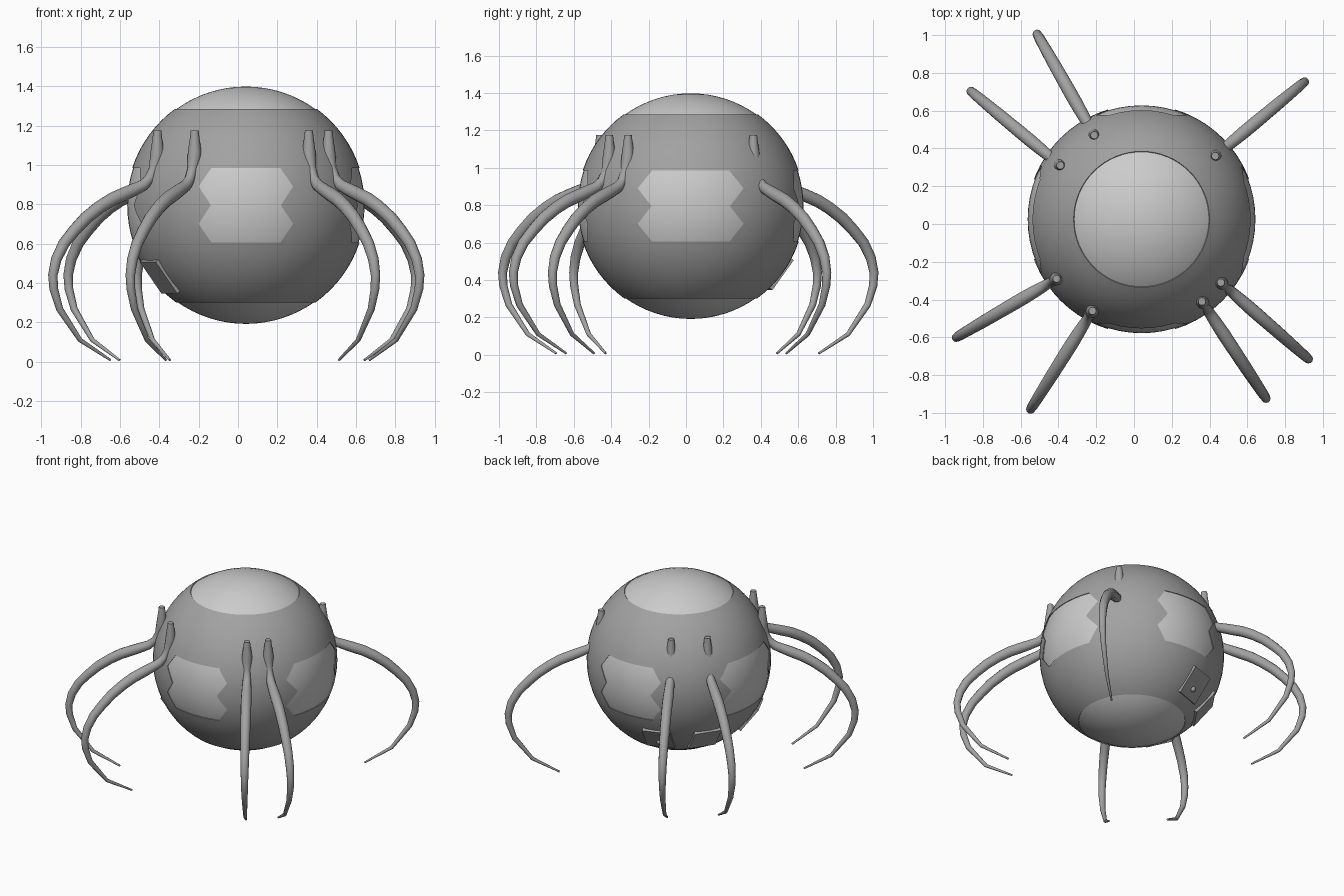
import bpy, bmesh, math
from mathutils import Vector, Matrix

if "Cube" in bpy.data.objects:
    bpy.data.objects.remove(bpy.data.objects["Cube"])

C = Vector((0.04, 0.025, 0.795))   # body centre
R = 0.605


def material(name, v):
    m = bpy.data.materials.new(name)
    m.diffuse_color = (v, v, v, 1)
    m.use_nodes = True
    m.node_tree.nodes["Principled BSDF"].inputs["Base Color"].default_value = m.diffuse_color
    return m


LIGHT, DARK = material("light_grey", 0.62), material("dark_grey", 0.36)


def activate(ob):
    bpy.ops.object.select_all(action='DESELECT')
    ob.select_set(True)
    bpy.context.view_layer.objects.active = ob


def finish(ob, mat, angle=35):
    ob.data.materials.clear()
    ob.data.materials.append(mat)
    activate(ob)
    bpy.ops.object.shade_smooth_by_angle(angle=math.radians(angle))
    return ob


def from_bmesh(name, bm):
    me = bpy.data.meshes.new(name)
    bm.to_mesh(me)
    bm.free()
    ob = bpy.data.objects.new(name, me)
    bpy.context.collection.objects.link(ob)
    return ob


def ball(radius):
    bm = bmesh.new()
    bmesh.ops.create_uvsphere(bm, u_segments=64, v_segments=40, radius=radius,
                              matrix=Matrix.Translation(C))
    return bm


# Inner body, visible at the caps and side windows
finish(from_bmesh("body_core", ball(R - 0.002)), LIGHT)

# Outer armour belt: ball with both poles sliced off, given thickness
bm = ball(R + 0.003)
for z, n in ((1.285, 1), (0.3, -1)):
    bmesh.ops.bisect_plane(bm, geom=bm.verts[:] + bm.edges[:] + bm.faces[:],
                           plane_co=(0, 0, z), plane_no=(0, 0, n), clear_outer=True)
belt = from_bmesh("armour_belt", bm)
sol = belt.modifiers.new("thickness", 'SOLIDIFY')
sol.thickness, sol.offset = 0.012, -1

# Notched side windows cut through the belt on all four sides
half = [(0.175, 0.19), (0.24, 0.095), (0.178, 0), (0.24, -0.095), (0.175, -0.19)]
cutters = []
for k in range(4):
    s = 1.0 if k % 2 == 0 else 1.18
    outline = [(x * s, z) for x, z in half] + [(-x * s, z) for x, z in reversed(half)]
    rot = Matrix.Rotation(k * math.pi / 2, 4, 'Z')
    bm = bmesh.new()
    f = bm.faces.new([bm.verts.new(C + rot @ Vector((x, -0.8, z))) for x, z in outline])
    ext = bmesh.ops.extrude_face_region(bm, geom=[f])
    bmesh.ops.translate(bm, vec=rot @ Vector((0, 0.4, 0)),
                        verts=[v for v in ext['geom'] if isinstance(v, bmesh.types.BMVert)])
    bmesh.ops.recalc_face_normals(bm, faces=bm.faces)
    cut = from_bmesh("window_cutter", bm)
    cut.hide_render = True
    b = belt.modifiers.new("window", 'BOOLEAN')
    b.operation, b.object, b.solver = 'DIFFERENCE', cut, 'EXACT'
    cutters.append(cut)
activate(belt)
for m in list(belt.modifiers):
    bpy.ops.object.modifier_apply(modifier=m.name)
for c in cutters:
    bpy.data.objects.remove(c)
finish(belt, DARK)

# Tentacle legs: (outward distance, height, radius)
path = [(0, 1.175, .020), (0, 1.14, .024), (0, 1.06, .035), (.005, 1.03, .034),
        (.02, .98, .026), (.045, .93, .026), (.085, .895, .030), (.14, .873, .033),
        (.20, .85, .035), (.27, .823, .035), (.34, .785, .034), (.42, .73, .033),
        (.49, .665, .031), (.55, .60, .029), (.595, .52, .027), (.615, .44, .024),
        (.61, .37, .022), (.575, .267, .018), (.455, .11, .012), (.276, .008, .006)]
# Leg socket position and the far point seen from above
legs = [((-.21, .47), (-.51, 1.0)), ((-.39, .31), (-.86, .70)), ((.43, .36), (.90, .75)),
        ((-.41, -.29), (-.94, -.60)), ((-.22, -.46), (-.55, -.985)),
        ((.36, -.41), (.71, -.94)), ((.46, -.31), (.93, -.72))]
for i, (a, b) in enumerate(legs):
    a = Vector(a)
    d = (Vector(b) - a).normalized()
    cu = bpy.data.curves.new("leg", 'CURVE')
    cu.dimensions, cu.bevel_depth, cu.bevel_resolution = '3D', 1.0, 4
    cu.use_fill_caps = True
    sp = cu.splines.new('POLY')
    sp.points.add(len(path) - 1)
    for p, (s, z, r) in zip(sp.points, path):
        p.co = (*(a + d * s), z, 1)
        p.radius = r
    ob = bpy.data.objects.new(f"leg_{i + 1}", cu)
    bpy.context.collection.objects.link(ob)
    activate(ob)
    bpy.ops.object.convert(target='MESH')
    finish(bpy.context.object, DARK, 45)


# Square hatch plates low on the body, tangent to its surface
def plate_frame(az, el):
    az, el = math.radians(az), math.radians(el)
    n = Vector((math.cos(az) * math.cos(el), math.sin(az) * math.cos(el), math.sin(el)))
    t = Vector((-math.sin(az), math.cos(az), 0))
    m = Matrix((t, n.cross(t), n)).transposed().to_4x4()
    return Matrix.Translation(C) @ m


for i, (az, el) in enumerate([(109, -37), (146, -38), (205, -37)]):
    bm = bmesh.new()
    bmesh.ops.create_cube(bm, size=1, matrix=plate_frame(az, el)
                          @ Matrix.Translation((0, 0, 0.598))
                          @ Matrix.Diagonal((0.19, 0.2, 0.03, 1)))
    finish(from_bmesh(f"hatch_{i + 1}", bm), DARK)

# Small knob on the rear hatch
bm = bmesh.new()
bmesh.ops.create_uvsphere(bm, u_segments=16, v_segments=8, radius=0.02,
                          matrix=plate_frame(109, -37) @ Matrix.Translation((0, -0.03, 0.61)))
finish(from_bmesh("hatch_knob", bm), DARK)
